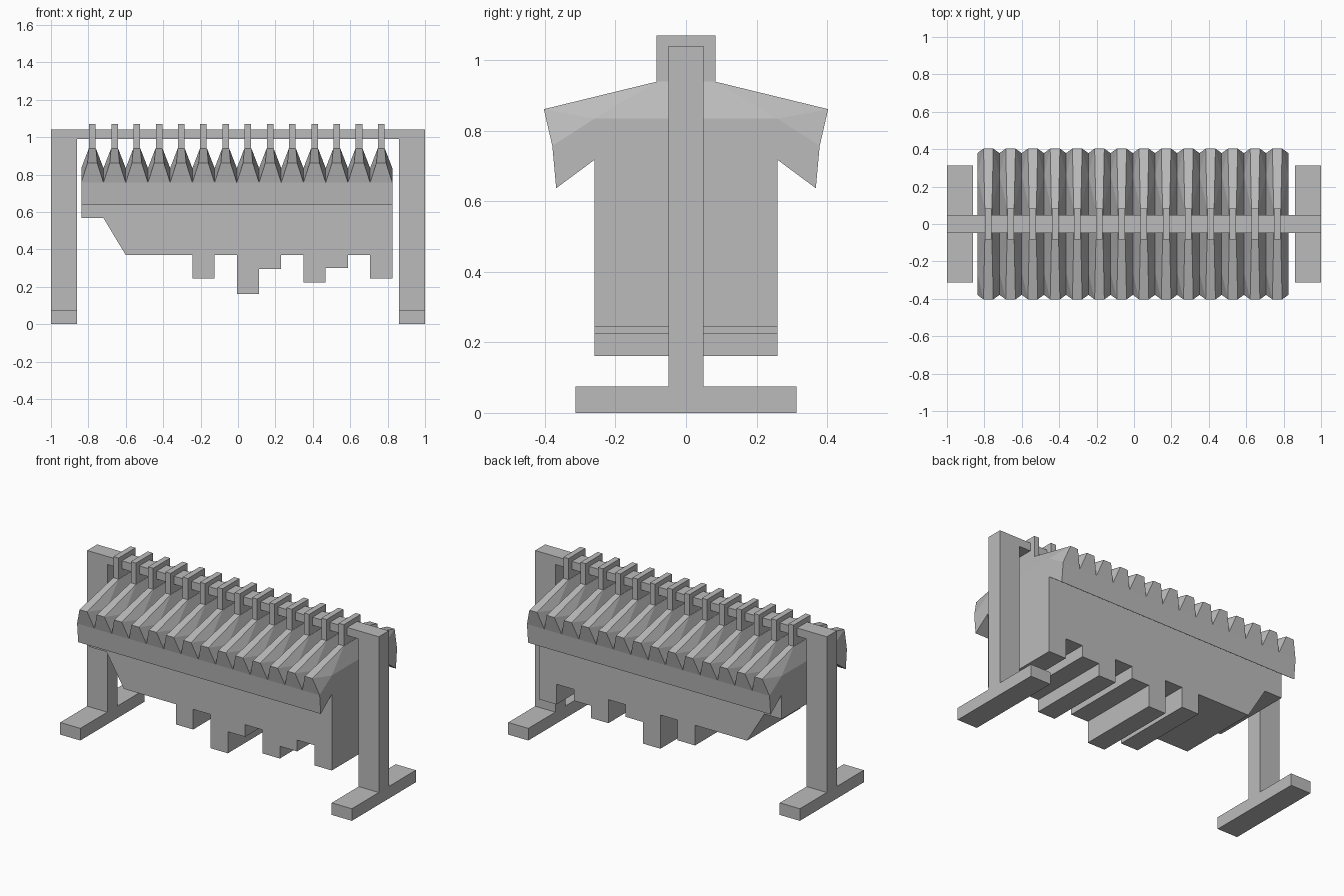
import bpy
import bmesh

cube = bpy.data.objects.get("Cube")
if cube:
    bpy.data.objects.remove(cube, do_unlink=True)

grey = bpy.data.materials.new("plain grey")
grey.use_nodes = True
grey.diffuse_color = (0.5, 0.5, 0.5, 1)
grey.node_tree.nodes["Principled BSDF"].inputs["Base Color"].default_value = (0.5, 0.5, 0.5, 1)


def finish(name, bm):
    bmesh.ops.recalc_face_normals(bm, faces=bm.faces)
    mesh = bpy.data.meshes.new(name)
    bm.to_mesh(mesh)
    bm.free()
    mesh.materials.append(grey)
    obj = bpy.data.objects.new(name, mesh)
    bpy.context.collection.objects.link(obj)
    return obj


def box(name, x0, x1, half_y, z0, z1):
    bm = bmesh.new()
    bmesh.ops.create_cube(bm, size=1)
    for v in bm.verts:
        v.co = (x1 if v.co.x > 0 else x0,
                half_y if v.co.y > 0 else -half_y,
                z1 if v.co.z > 0 else z0)
    return finish(name, bm)


def shirt(name, x, half, hem_left, hem_right):
    """Boxy shirt: flat sides, sleeves front and back, narrow shoulder ridge."""
    bm = bmesh.new()
    sides = []
    for sx, hem in ((-1, hem_left), (1, hem_right)):
        pts = {}
        for sy in (-1, 1):
            for key, w, y, z in (("hem", half, 0.26, hem),
                                 ("armpit", half, 0.26, 0.717),
                                 ("cuff", half, 0.368, 0.637),
                                 ("sleeve", half, 0.379, 0.757),
                                 ("chest", half, 0.26, 0.834),
                                 ("tip", 0.026, 0.403, 0.861),
                                 ("neck", 0.019, 0.083, 0.939)):
                pts[key, sy] = bm.verts.new((x + sx * w, sy * y, z))
        sides.append(pts)
    for p in sides:
        # torso side and shoulder slope
        bm.faces.new([p[k, s] for k, s in (("hem", -1), ("hem", 1), ("armpit", 1),
                                          ("chest", 1), ("chest", -1), ("armpit", -1))])
        bm.faces.new([p["chest", -1], p["chest", 1], p["neck", 1], p["neck", -1]])
        for s in (-1, 1):
            bm.faces.new([p[k, s] for k in ("armpit", "cuff", "sleeve", "chest")])
            bm.faces.new([p[k, s] for k in ("chest", "tip", "neck")])
            bm.faces.new([p[k, s] for k in ("chest", "sleeve", "tip")])
    # strips that join the two sides around the outline
    a, b = sides
    keys = ("hem", "armpit", "cuff", "sleeve", "tip", "neck")
    loop = [(k, -1) for k in keys] + [(k, 1) for k in reversed(keys)]
    for k, n in zip(loop, loop[1:] + loop[:1]):
        bm.faces.new([a[k], a[n], b[n], b[k]])
    return finish(name, bm)


# Stand: two posts on feet, joined by a rail
for side, s in (("left", 1), ("right", -1)):
    x0, x1 = sorted((s * 0.862, s))
    box(side + "_foot", x0, x1, 0.313, 0, 0.075)
    box(side + "_post", x0, x1, 0.049, 0.075, 1.04)
box("rail", -0.862, 0.862, 0.049, 0.99, 1.04)

# Row of shirts, each with its own hem height, hanging from a hook block
hems = [0.567, None, 0.37, 0.37, 0.37, 0.245, 0.37,
        0.161, 0.295, 0.37, 0.224, 0.3, 0.37, 0.245]
start, pitch = -0.838, 0.1188
for i, hem in enumerate(hems):
    x = start + pitch * (i + 0.5)
    left, right = (hem, hem) if hem else (hems[i - 1], hems[i + 1])
    shirt(f"shirt_{i + 1}", x, pitch / 2, left, right)
    box(f"hanger_{i + 1}", x - 0.0175, x + 0.0175, 0.083, 0.93, 1.07)
